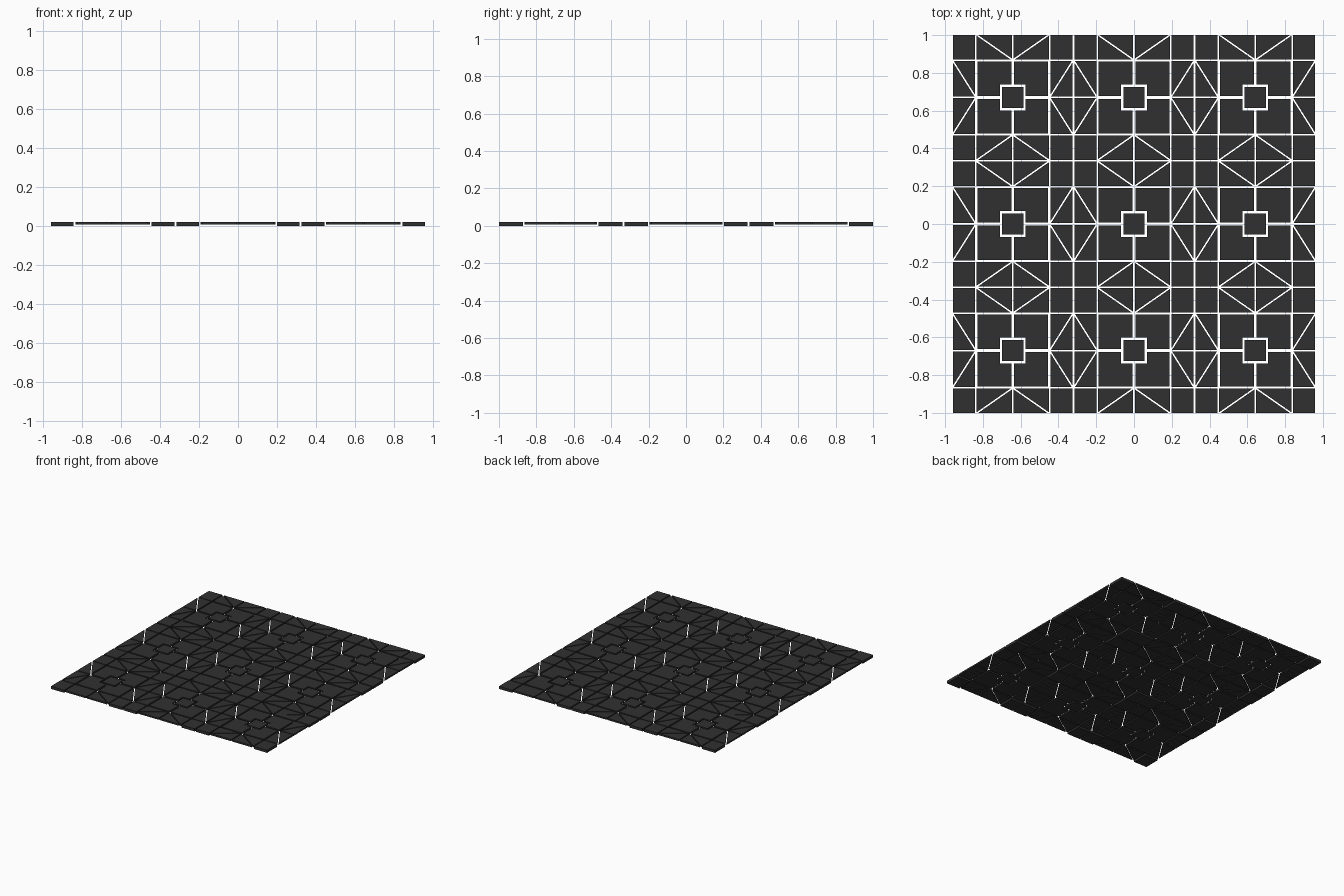
import bpy, bmesh
from mathutils import Vector

if "Cube" in bpy.data.objects:
    bpy.data.objects.remove(bpy.data.objects["Cube"])

PX, PY = 0.642, 0.67            # cell pitch
A, B = 0.195, 0.198             # inner block half size
HX, HY = 0.32, 0.334            # cell half size
C = 0.061                       # centre tile half size
TOP, THIN, THICK = 0.021, 0.008, 0.0

mat = bpy.data.materials.new("dark_slate")
mat.diffuse_color = (0.03, 0.03, 0.03, 1)
mat.use_nodes = True
mat.node_tree.nodes["Principled BSDF"].inputs["Base Color"].default_value = mat.diffuse_color


def inset(pts, d):
    """Move every edge of a counter-clockwise outline inward by d."""
    out = []
    n = len(pts)
    for i in range(n):
        p0, p, p1 = (Vector(pts[(i + k) % n]) for k in (-1, 0, 1))
        e0, e1 = (p - p0).normalized(), (p1 - p).normalized()
        n0, n1 = Vector((-e0.y, e0.x)), Vector((-e1.y, e1.x))
        out.append(p + (n0 + n1) * d / (1 + n0.dot(n1)))
    return out


def tiles(name, outlines, gap, bottom, mirror=True):
    """Extrude outlines, mirrored to four quadrants, in all nine cells."""
    bm = bmesh.new()
    signs = [(1, 1), (-1, 1), (-1, -1), (1, -1)] if mirror else [(1, 1)]
    for outline in outlines:
        pts = inset(outline, gap)
        for cx in (-PX, 0, PX):
            for cy in (-PY, 0, PY):
                for sx, sy in signs:
                    ring = [(cx + sx * p.x, cy + sy * p.y) for p in pts]
                    if sx * sy < 0:
                        ring.reverse()
                    lo = [bm.verts.new((x, y, bottom)) for x, y in ring]
                    hi = [bm.verts.new((x, y, TOP)) for x, y in ring]
                    bm.faces.new(lo[::-1])
                    bm.faces.new(hi)
                    for i in range(len(ring)):
                        j = (i + 1) % len(ring)
                        bm.faces.new((lo[i], lo[j], hi[j], hi[i]))
    me = bpy.data.meshes.new(name)
    bm.to_mesh(me)
    bm.free()
    me.materials.append(mat)
    bpy.context.collection.objects.link(bpy.data.objects.new(name, me))


# small square in the middle of each cell
tiles("centre_tiles", [[(-C, -C), (C, -C), (C, C), (-C, C)]], 0.005, THIN, False)

# four notched panels around it
tiles("notched_panels", [[(C, 0), (A, 0), (A, B), (0, B), (0, C), (C, C)]], 0.0075, THIN)

# thicker squares at cell corners
tiles("corner_tiles", [[(A, B), (HX, B), (HX, HY), (A, HY)]], 0.004, THICK)

# triangles along the cell borders
tiles("border_triangles", [
    [(0, B), (A, B), (A, HY)], [(0, B), (A, HY), (0, HY)],
    [(A, 0), (HX, B), (A, B)], [(A, 0), (HX, 0), (HX, B)],
], 0.004, THIN)
